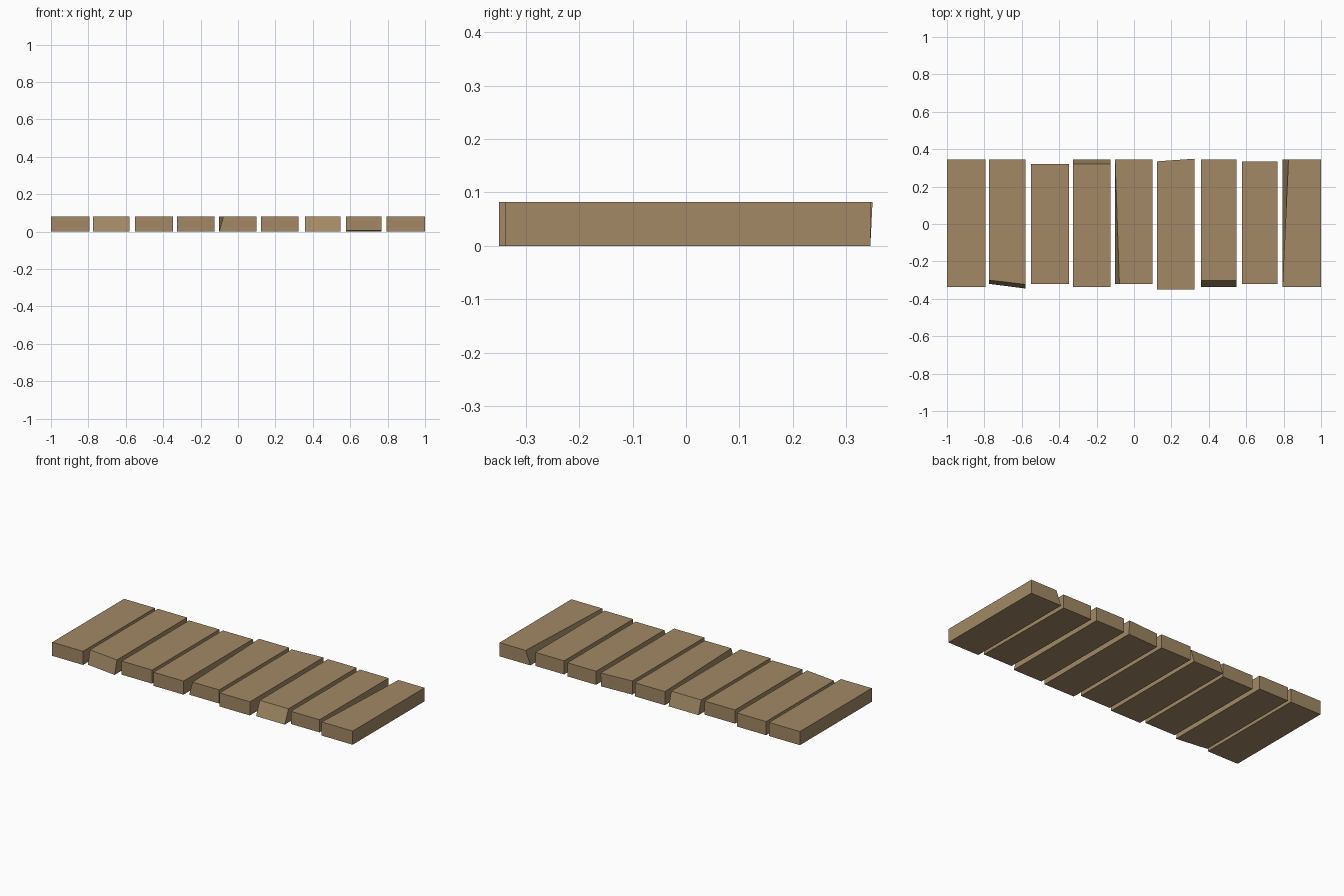
import bpy, bmesh

if "Cube" in bpy.data.objects:
    bpy.data.objects.remove(bpy.data.objects["Cube"])

H = 0.082  # plank thickness

wood = bpy.data.materials.new("weathered brown wood")
wood.diffuse_color = (0.36, 0.25, 0.13, 1.0)
wood.use_nodes = True
wood.node_tree.nodes["Principled BSDF"].inputs["Base Color"].default_value = wood.diffuse_color


def plank(name, x0, x1, y0, y1, tweaks=None):
    """Box plank; tweaks moves corners, keyed by (right, back, top) flags."""
    bm = bmesh.new()
    bmesh.ops.create_cube(bm, size=1)
    for v in bm.verts:
        r, b, t = v.co.x > 0, v.co.y > 0, v.co.z > 0
        dx, dy, dz = (tweaks or {}).get((int(r), int(b), int(t)), (0, 0, 0))
        v.co = ((x1 if r else x0) + dx, (y1 if b else y0) + dy, (H if t else 0) + dz)
    me = bpy.data.meshes.new(name)
    bm.to_mesh(me)
    bm.free()
    me.materials.append(wood)
    bpy.context.collection.objects.link(bpy.data.objects.new(name, me))


# Nine hand-cut planks from left to right: x range, y range, chopped corners
planks = [
    (-1.0, -0.795, -0.338, 0.345, None),
    # crooked, sloping front end
    (-0.775, -0.58, -0.32, 0.345, {(0, 0, 1): (0, 0.02, 0), (1, 0, 1): (0, -0.003, 0),
                                   (1, 0, 0): (0, -0.025, 0)}),
    (-0.55, -0.348, -0.32, 0.32, None),
    # sloping back end
    (-0.325, -0.126, -0.338, 0.345, {(0, 1, 1): (0, -0.025, 0), (1, 1, 1): (0, -0.025, 0)}),
    # left side chamfered towards the front
    (-0.101, 0.099, -0.32, 0.345, {(0, 0, 1): (0.023, 0, 0)}),
    # crooked back end
    (0.123, 0.324, -0.35, 0.335, {(1, 1, 1): (0, 0.014, 0), (1, 1, 0): (0, 0.01, 0)}),
    # sloping front end
    (0.357, 0.548, -0.338, 0.345, {(0, 0, 1): (0, 0.035, 0), (1, 0, 1): (0, 0.035, 0)}),
    # front underside slightly lifted
    (0.577, 0.768, -0.322, 0.335, {(0, 0, 0): (0, 0, 0.006), (1, 0, 0): (0, 0, 0.006)}),
    # left side chamfered towards the back
    (0.794, 1.0, -0.338, 0.345, {(0, 1, 1): (0.032, 0, 0)}),
]
for i, spec in enumerate(planks, 1):
    plank(f"plank_{i}", *spec)
